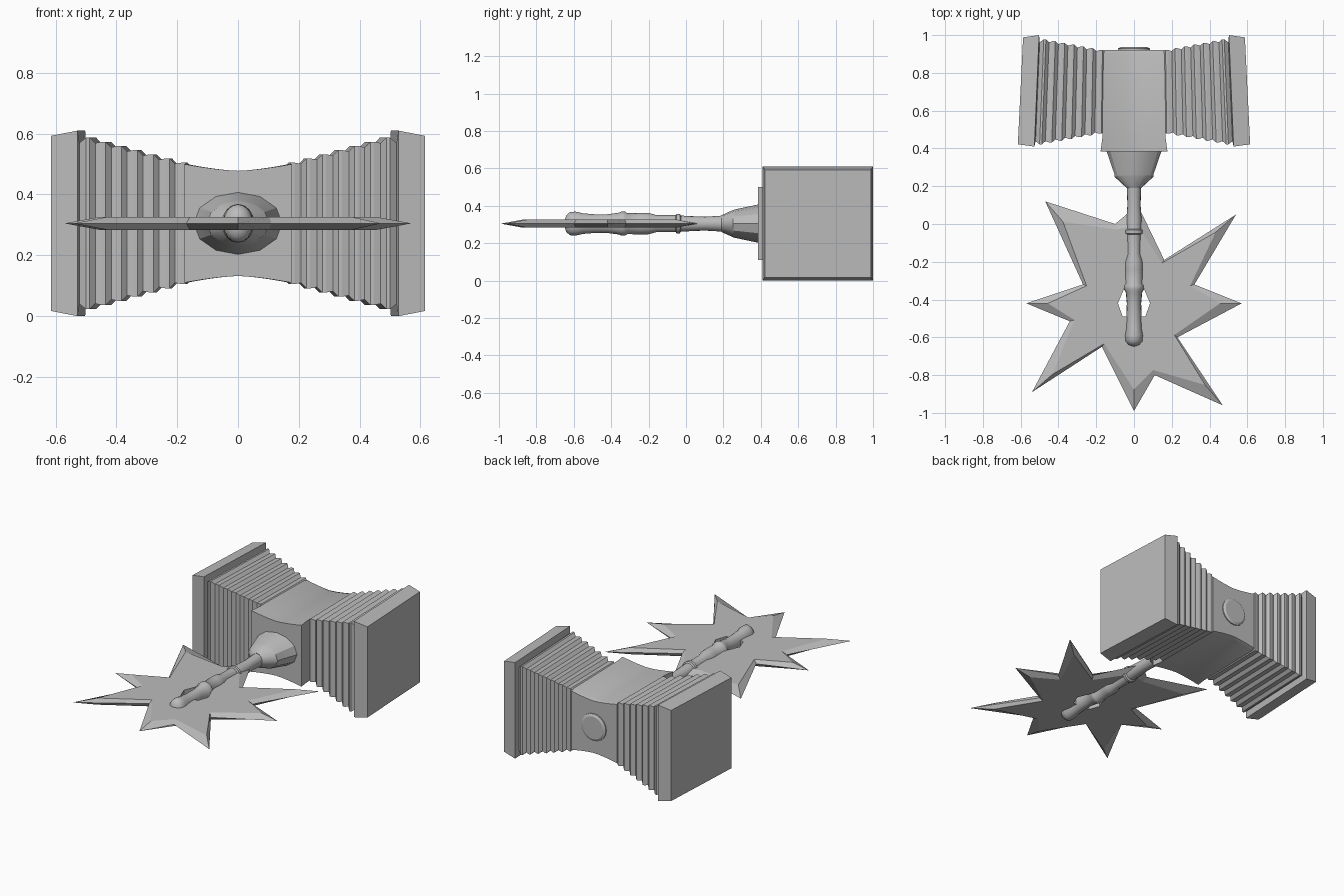
import bpy, bmesh, math
from mathutils import Vector

cube = bpy.data.objects.get("Cube")
if cube:
    bpy.data.objects.remove(cube, do_unlink=True)

ZC = 0.305  # height of the middle plane

steel = bpy.data.materials.new("grey_steel")
GREY = (0.5, 0.5, 0.5, 1)
steel.diffuse_color = GREY
steel.use_nodes = True
steel.node_tree.nodes["Principled BSDF"].inputs["Base Color"].default_value = GREY


def finish(bm, name, smooth=None):
    bmesh.ops.recalc_face_normals(bm, faces=bm.faces)
    mesh = bpy.data.meshes.new(name)
    bm.to_mesh(mesh)
    bm.free()
    mesh.materials.append(steel)
    obj = bpy.data.objects.new(name, mesh)
    bpy.context.collection.objects.link(obj)
    if smooth:
        bpy.ops.object.select_all(action='DESELECT')
        obj.select_set(True)
        bpy.context.view_layer.objects.active = obj
        bpy.ops.object.shade_smooth_by_angle(angle=math.radians(smooth))
    return obj


def loft(bm, rings):
    """Skin a list of equal-length point rings and cap both ends."""
    loops = [[bm.verts.new(p) for p in ring] for ring in rings]
    n = len(loops[0])
    for a, b in zip(loops, loops[1:]):
        for i in range(n):
            j = (i + 1) % n
            bm.faces.new((a[i], a[j], b[j], b[i]))
    bm.faces.new(loops[0])
    bm.faces.new(loops[-1])


def section(x, hy, hz, yc=0.7):
    """Rectangular head section, drawn in towards the back."""
    return [(x * (1 - 0.08 * (yc + sy * hy - 0.42)), yc + sy * hy, ZC + sz * hz)
            for sy, sz in ((-1, -1), (1, -1), (1, 1), (-1, 1))]


# Pleated half of the head with its striking plate
PLEATS = 7
rings = [section(0.12, 0.21, 0.17)]
for i in range(PLEATS):
    t = i / (PLEATS - 1)
    x = 0.178 + 0.314 * t
    hy, hz = 0.222 + 0.056 * t, 0.2 + 0.082 * t
    rings.append(section(x - 0.022, hy - 0.016, hz - 0.018))
    rings.append(section(x - 0.004, hy, hz))
    rings.append(section(x + 0.008, hy, hz))
rings += [section(0.522, 0.262, 0.265),
          section(0.527, 0.295, 0.305, 0.705),
          section(0.615, 0.283, 0.288, 0.705)]
bm = bmesh.new()
loft(bm, rings)
head = finish(bm, "pleated_head")
mirror = head.modifiers.new("mirror", 'MIRROR')
mirror.use_axis[0] = True

# Saddle-shaped block in the middle of the head
bm = bmesh.new()
rings = []
for y, w, h in ((0.385, 0.177, 0.195), (0.45, 0.168, 0.195),
                (0.9, 0.168, 0.195), (0.922, 0.16, 0.187)):
    xs = [w * (k / 6 - 1) for k in range(13)]
    edge = [(x, h - 0.022 * (1 - abs(x / w) ** 1.5)) for x in xs]
    rings.append([(x, y, ZC + z) for x, z in edge]
                 + [(x, y, ZC - z) for x, z in reversed(edge)])
loft(bm, rings)
finish(bm, "centre_block", 35)


def turned(name, profile, sides, smooth):
    """Oval turning along y from (y, half width, half height) rows."""
    bm = bmesh.new()
    loft(bm, [[(rx * math.cos(a), y, ZC + rz * math.sin(a))
               for a in (math.tau * k / sides for k in range(sides))]
              for y, rx, rz in profile])
    return finish(bm, name, smooth)


# Button on the back of the block
turned("back_button", [(0.91, 0.086, 0.086), (0.928, 0.086, 0.086),
                       (0.936, 0.072, 0.072)], 20, 30)

# Flared collar between handle and head
turned("collar", [(0.19, 0.038, 0.045), (0.25, 0.103, 0.072),
                  (0.262, 0.103, 0.076), (0.39, 0.147, 0.103)], 12, 30)

# Handle with grip swells, rings and pommel
turned("handle", [
    (-0.648, 0.012, 0.02), (-0.64, 0.032, 0.045), (-0.62, 0.048, 0.062),
    (-0.59, 0.05, 0.064), (-0.55, 0.043, 0.055), (-0.49, 0.041, 0.05),
    (-0.42, 0.038, 0.05), (-0.36, 0.044, 0.058), (-0.345, 0.054, 0.064),
    (-0.325, 0.054, 0.064), (-0.315, 0.046, 0.056), (-0.24, 0.05, 0.058),
    (-0.2, 0.048, 0.057), (-0.16, 0.036, 0.046), (-0.055, 0.039, 0.045),
    (-0.05, 0.049, 0.052), (-0.033, 0.049, 0.052), (-0.027, 0.041, 0.043),
    (0.03, 0.04, 0.04), (0.1, 0.035, 0.037), (0.2, 0.038, 0.043)], 16, 45)

# Star blade: tips and notches in order, bevelled to a thin rim
STAR = [(0, -0.99), (0.11, -0.8), (0.47, -0.96), (0.23, -0.6),
        (0.57, -0.42), (0.32, -0.32), (0.54, 0.05), (0.16, -0.19),
        (0.02, 0.1), (-0.1, 0.0), (-0.47, 0.12), (-0.27, -0.32),
        (-0.57, -0.42), (-0.34, -0.515), (-0.54, -0.89), (-0.17, -0.65)]
HOLE = [(0.085, -0.42), (0.06, -0.49), (-0.06, -0.49),
        (-0.085, -0.42), (-0.035, -0.3), (0.035, -0.3)]
mid = Vector((0, -0.42))
bm = bmesh.new()
rim = [bm.verts.new((x, y, ZC)) for x, y in STAR]
holes = []
for side in (-1, 1):
    z = ZC + side * 0.021
    inset = []
    for i, p in enumerate(STAR):
        q = mid + (Vector(p) - mid) * (0.8 if i % 2 == 0 else 0.93)
        inset.append(bm.verts.new((q.x, q.y, z)))
    hole = [bm.verts.new((x, y, z)) for x, y in HOLE]
    holes.append(hole)
    edges = [bm.edges.new((lp[i], lp[(i + 1) % len(lp)]))
             for lp in (inset, hole) for i in range(len(lp))]
    bmesh.ops.triangle_fill(bm, edges=edges, use_beauty=True,
                            normal=(0, 0, side))
    for i in range(len(rim)):
        j = (i + 1) % len(rim)
        bm.faces.new((rim[i], rim[j], inset[j], inset[i]))
low, high = holes
for i in range(len(HOLE)):
    j = (i + 1) % len(HOLE)
    bm.faces.new((low[i], low[j], high[j], high[i]))
finish(bm, "star_blade")
